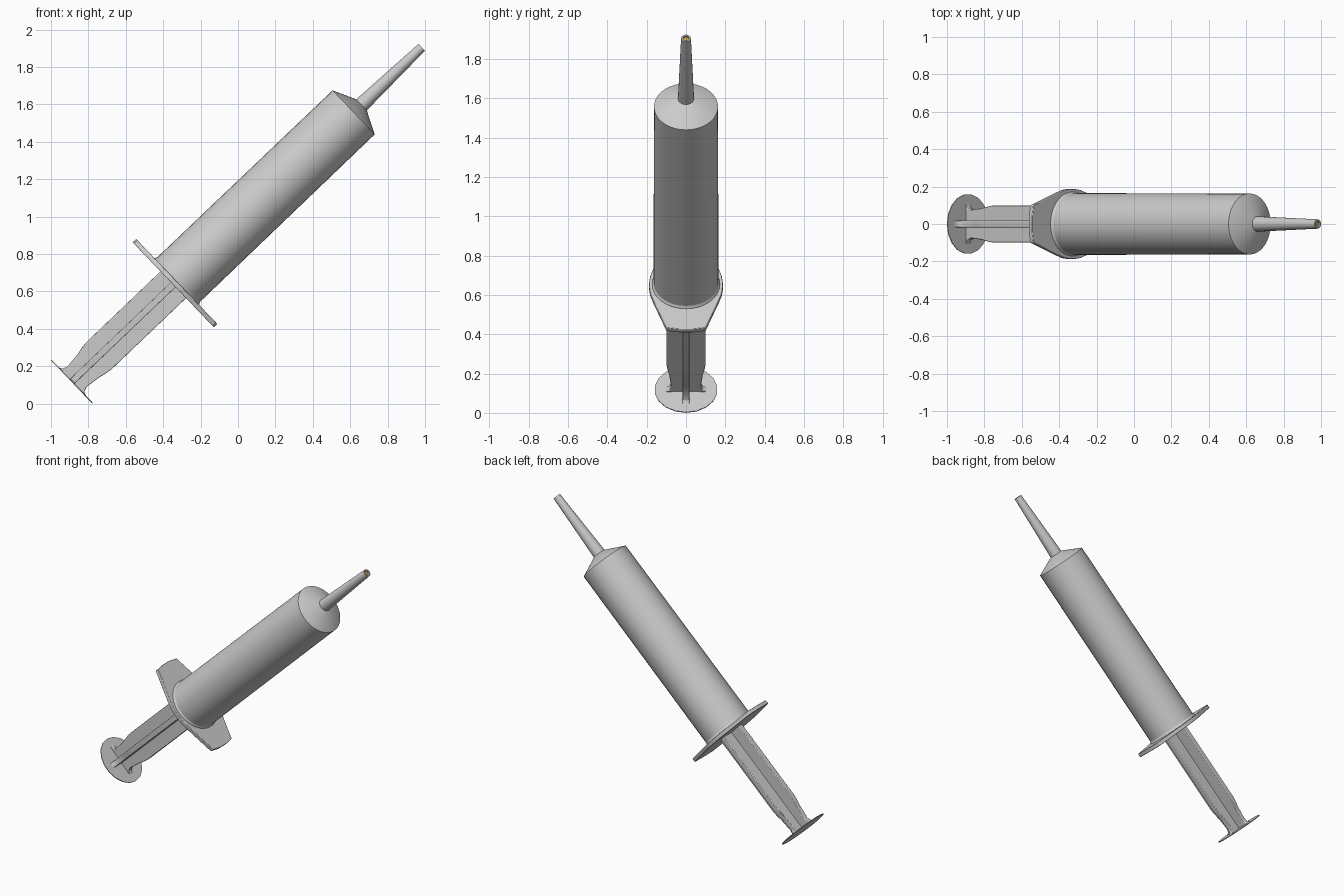
import bpy, bmesh, math
from mathutils import Matrix, Vector

if "Cube" in bpy.data.objects:
    bpy.data.objects.remove(bpy.data.objects["Cube"])

# Local frame: z runs along the syringe, then the whole thing is tilted
TILT = Matrix.Translation((-0.89, 0, 0.116)) @ Matrix.Rotation(math.radians(46.3), 4, 'Y')


def finish(name, bm, spin=0.0, smooth=True, bevel=0.0):
    bmesh.ops.recalc_face_normals(bm, faces=bm.faces)
    me = bpy.data.meshes.new(name)
    bm.to_mesh(me)
    bm.free()
    ob = bpy.data.objects.new(name, me)
    bpy.context.collection.objects.link(ob)
    ob.matrix_world = TILT @ Matrix.Rotation(spin, 4, 'Z')
    bpy.ops.object.select_all(action='DESELECT')
    ob.select_set(True)
    bpy.context.view_layer.objects.active = ob
    if bevel:
        mod = ob.modifiers.new("rounded_edges", 'BEVEL')
        mod.width, mod.segments = bevel, 2
    if smooth:
        bpy.ops.object.shade_smooth_by_angle(angle=math.radians(30))
    return ob


def lathe(name, profile, sides):
    """Spin (radius, height) points about the local z axis."""
    bm = bmesh.new()
    vs = [bm.verts.new((r, 0, z)) for r, z in profile]
    es = [bm.edges.new(p) for p in zip(vs, vs[1:])]
    bmesh.ops.spin(bm, geom=vs + es, cent=(0, 0, 0), axis=(0, 0, 1),
                   angle=math.tau, steps=sides, use_duplicate=False)
    bmesh.ops.remove_doubles(bm, verts=bm.verts, dist=0.0005)
    return finish(name, bm)


def plate(name, outline, depth, **kw):
    """Extrude a closed outline by a depth vector."""
    bm = bmesh.new()
    face = bm.faces.new([bm.verts.new(p) for p in outline])
    ext = bmesh.ops.extrude_face_region(bm, geom=[face])
    bmesh.ops.translate(bm, vec=Vector(depth),
                        verts=[v for v in ext["geom"] if isinstance(v, bmesh.types.BMVert)])
    return finish(name, bm, **kw)


# Thumb rest
lathe("thumb_rest", [(0, 0), (0.16, 0), (0.16, 0.005), (0, 0.006)], 18)

# Plunger: two crossed ribs with a waist and a flared foot
half = [(0.110, 0.004), (0.086, 0.012), (0.075, 0.04), (0.085, 0.125),
        (0.094, 0.165), (0.099, 0.20), (0.099, 0.775)]
T = 0.036
outline = [(x, -T / 2, z) for x, z in half] + [(-x, -T / 2, z) for x, z in reversed(half)]
for i, name in enumerate(("plunger_rib", "plunger_cross_rib")):
    plate(name, outline, (0, T, 0), spin=i * math.pi / 2, bevel=0.009)

# Finger flange
quarter = [(0.314, 0.035), (0.304, 0.10), (0.11, 0.167), (0.06, 0.182), (0.02, 0.187)]
right = quarter + [(-x, y) for x, y in reversed(quarter)]
ring = right + [(-x, -y) for x, y in right]
plate("finger_flange", [(x, y, 0.752) for x, y in ring], (0, 0, 0.026), bevel=0.003)

# Barrel with a small fillet at the flange and a conical shoulder
lathe("barrel", [(0, 0.765), (0.172, 0.772), (0.172, 0.780), (0.165, 0.792),
                 (0.163, 2.086), (0.040, 2.145), (0, 2.145)], 36)

# Nozzle with an open mouth
lathe("nozzle", [(0, 2.12), (0.041, 2.12), (0.041, 2.145), (0.025, 2.59),
                 (0.017, 2.59), (0.017, 2.575), (0, 2.575)], 20)

# Coloured insert in the nozzle mouth
insert = lathe("nozzle_insert", [(0, 2.57), (0.015, 2.57), (0.015, 2.582), (0, 2.582)], 16)
mat = bpy.data.materials.new("orange")
mat.diffuse_color = (0.6, 0.33, 0.06, 1)
mat.use_nodes = True
mat.node_tree.nodes["Principled BSDF"].inputs["Base Color"].default_value = mat.diffuse_color
insert.data.materials.append(mat)
